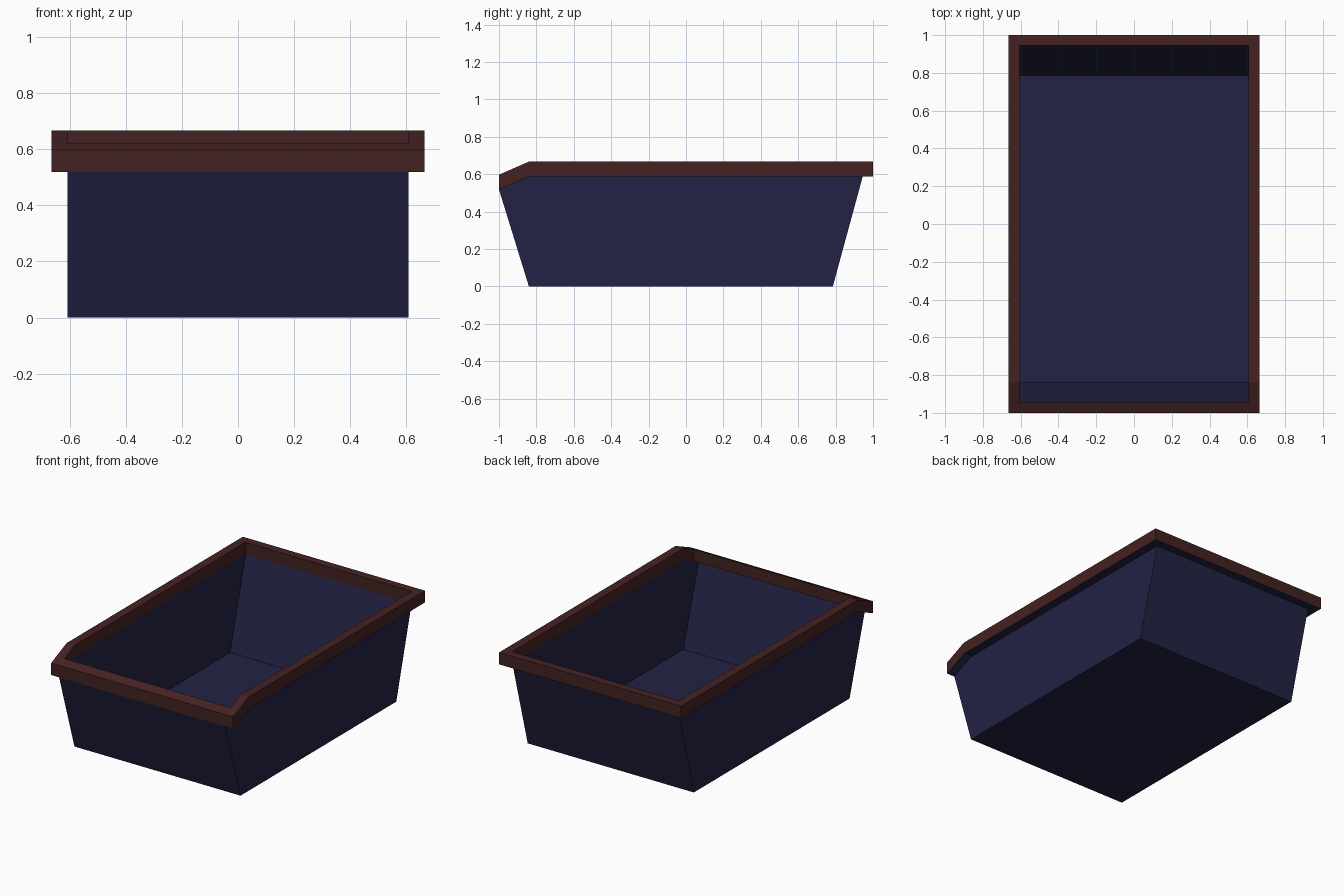
import bpy
import bmesh

cube = bpy.data.objects.get("Cube")
if cube:
    bpy.data.objects.remove(cube, do_unlink=True)


def make_material(name, rgb):
    mat = bpy.data.materials.new(name)
    mat.use_nodes = True
    mat.diffuse_color = (*rgb, 1)
    mat.node_tree.nodes["Principled BSDF"].inputs["Base Color"].default_value = (*rgb, 1)
    return mat


def make_object(name, bm, mats):
    mesh = bpy.data.meshes.new(name)
    bm.to_mesh(mesh)
    bm.free()
    for mat in mats:
        mesh.materials.append(mat)
    obj = bpy.data.objects.new(name, mesh)
    bpy.context.collection.objects.link(obj)
    return obj


navy = make_material("dark navy", (0.016, 0.016, 0.058))
brown = make_material("dark red brown", (0.058, 0.016, 0.016))

HALF_W, RIM_W = 0.607, 0.665      # tray and rim half widths
BEND_Y, RIM_H = -0.84, 0.079      # where the rim dips, rim thickness
TOP, DROP = 0.667, 0.07


def top_z(y):
    """Height of the rim, which slopes down towards the front."""
    return TOP - DROP * max(0, (BEND_Y - y) / (BEND_Y + 1))


# Tray: thin open shell with sloping front and back
profile = [(y, top_z(y) - RIM_H) for y in (BEND_Y, -1)]
profile += [(BEND_Y, 0), (0.785, 0), (0.945, TOP - RIM_H)]
bm = bmesh.new()
left, right = ([bm.verts.new((x, y, z)) for y, z in profile] for x in (HALF_W, -HALF_W))
bm.faces.new(left)
bm.faces.new(right[::-1])
for i in (1, 2, 3):
    bm.faces.new((left[i], right[i], right[i + 1], left[i + 1]))
bmesh.ops.recalc_face_normals(bm, faces=bm.faces)
make_object("tray", bm, [navy])


# Rim: rectangular frame with a bend near the front and a navy underside
def plan(x, front, back):
    return [(-x, front), (x, front), (x, BEND_Y), (x, back), (-x, back), (-x, BEND_Y)]


bm = bmesh.new()
rings = []
for outline, drop in ((plan(RIM_W, -1, 1), 0), (plan(RIM_W, -1, 1), RIM_H),
                      (plan(HALF_W, -0.945, 0.945), RIM_H),
                      (plan(HALF_W, -0.945, 0.945), 0)):
    rings.append([bm.verts.new((x, y, top_z(y) - drop)) for x, y in outline])
for k in range(4):
    a, b = rings[k], rings[(k + 1) % 4]
    for i in range(6):
        j = (i + 1) % 6
        face = bm.faces.new((a[i], b[i], b[j], a[j]))
        face.material_index = int(k == 1)
bmesh.ops.recalc_face_normals(bm, faces=bm.faces)
make_object("rim", bm, [brown, navy])
